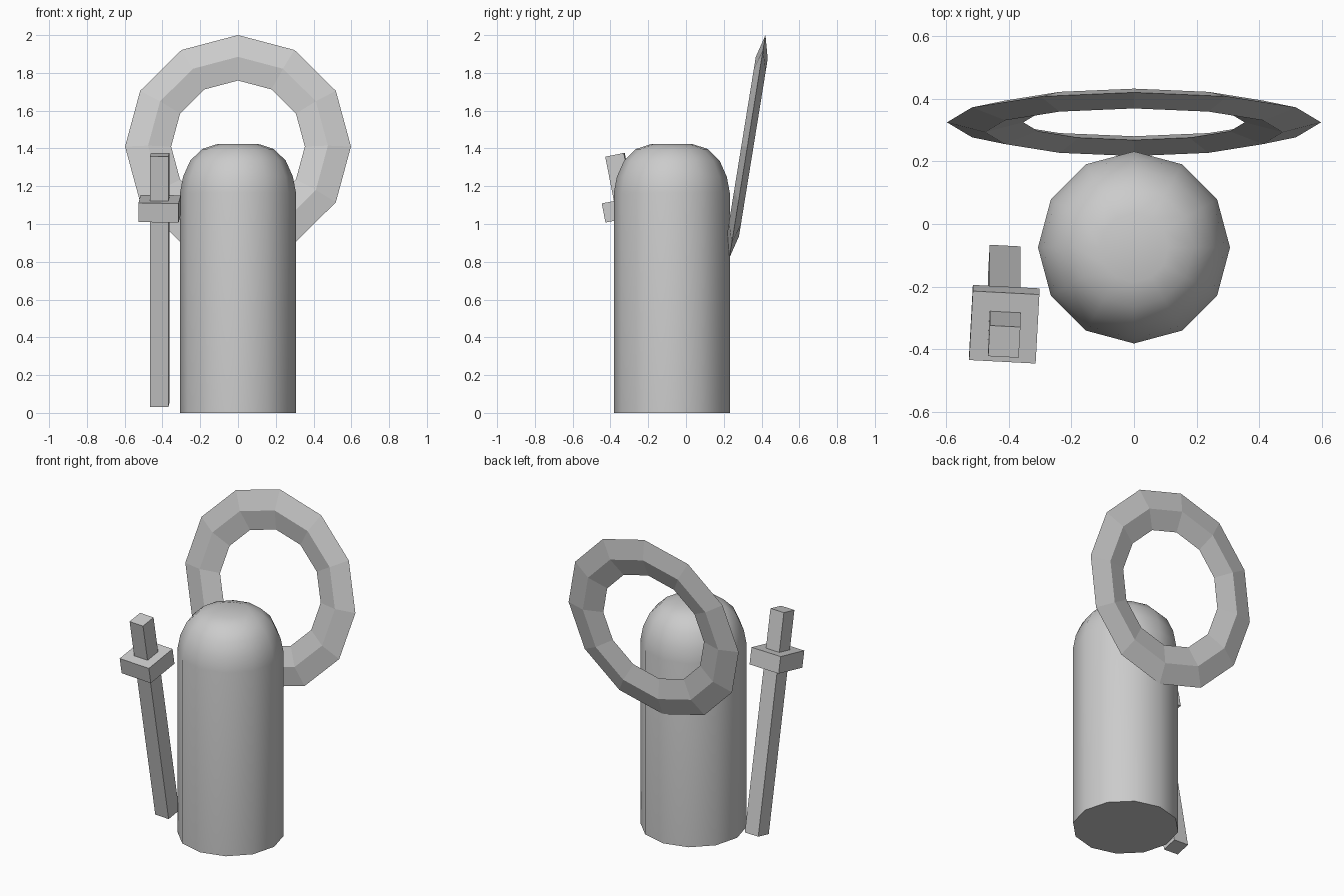
import bpy, bmesh
from math import radians, cos, sin, pi
from mathutils import Vector, Euler

if "Cube" in bpy.data.objects:
    bpy.data.objects.remove(bpy.data.objects["Cube"])


def finish(name, bm):
    bmesh.ops.recalc_face_normals(bm, faces=bm.faces[:])
    me = bpy.data.meshes.new(name)
    bm.to_mesh(me)
    bm.free()
    ob = bpy.data.objects.new(name, me)
    bpy.context.collection.objects.link(ob)
    return ob


def lathe(name, profile, sides, loc):
    bm = bmesh.new()
    rings = [[bm.verts.new((r * cos(2 * pi * i / sides), r * sin(2 * pi * i / sides), z))
              for i in range(sides)] for r, z in profile]
    for a, b in zip(rings, rings[1:]):
        for i in range(sides):
            j = (i + 1) % sides
            bm.faces.new((a[i], a[j], b[j], b[i]))
    bm.faces.new(rings[0][::-1])
    bm.faces.new(rings[-1])
    ob = finish(name, bm)
    ob.location = loc
    return ob


def box(name, size, loc, rot):
    bm = bmesh.new()
    bmesh.ops.create_cube(bm, size=1)
    bmesh.ops.scale(bm, vec=size, verts=bm.verts)
    ob = finish(name, bm)
    ob.location, ob.rotation_euler = loc, rot
    return ob


# domed twelve-sided body
body = lathe("body", [(0.307, 0), (0.307, 1.165), (0.291, 1.25), (0.253, 1.335),
                      (0.19, 1.397), (0.11, 1.423)], 12, (0, -0.075, 0))
bpy.context.view_layer.objects.active = body
body.select_set(True)
bpy.ops.object.shade_smooth_by_angle(angle=radians(40))

# halo ring with a flattened diamond section, leaning back
bpy.ops.mesh.primitive_torus_add(major_segments=12, minor_segments=4,
                                 major_radius=0.476, minor_radius=0.122,
                                 location=(0, 0.325, 1.41),
                                 rotation=(radians(80.8), 0, 0))
ring = bpy.context.object
ring.name = "halo_ring"
ring.scale.z = 0.032 / 0.122
for p in ring.data.polygons:
    p.use_smooth = False

# leaning square rod and its guard block
rot = Euler((radians(11), radians(0.6), radians(-3)))
centre = Vector((-0.415, -0.247, 0.704))
axis = rot.to_matrix() @ Vector((0, 0, 1))
box("sword_rod", (0.098, 0.1, 1.35), centre, rot)
box("sword_guard", (0.213, 0.225, 0.103), centre + axis * 0.384, rot)
